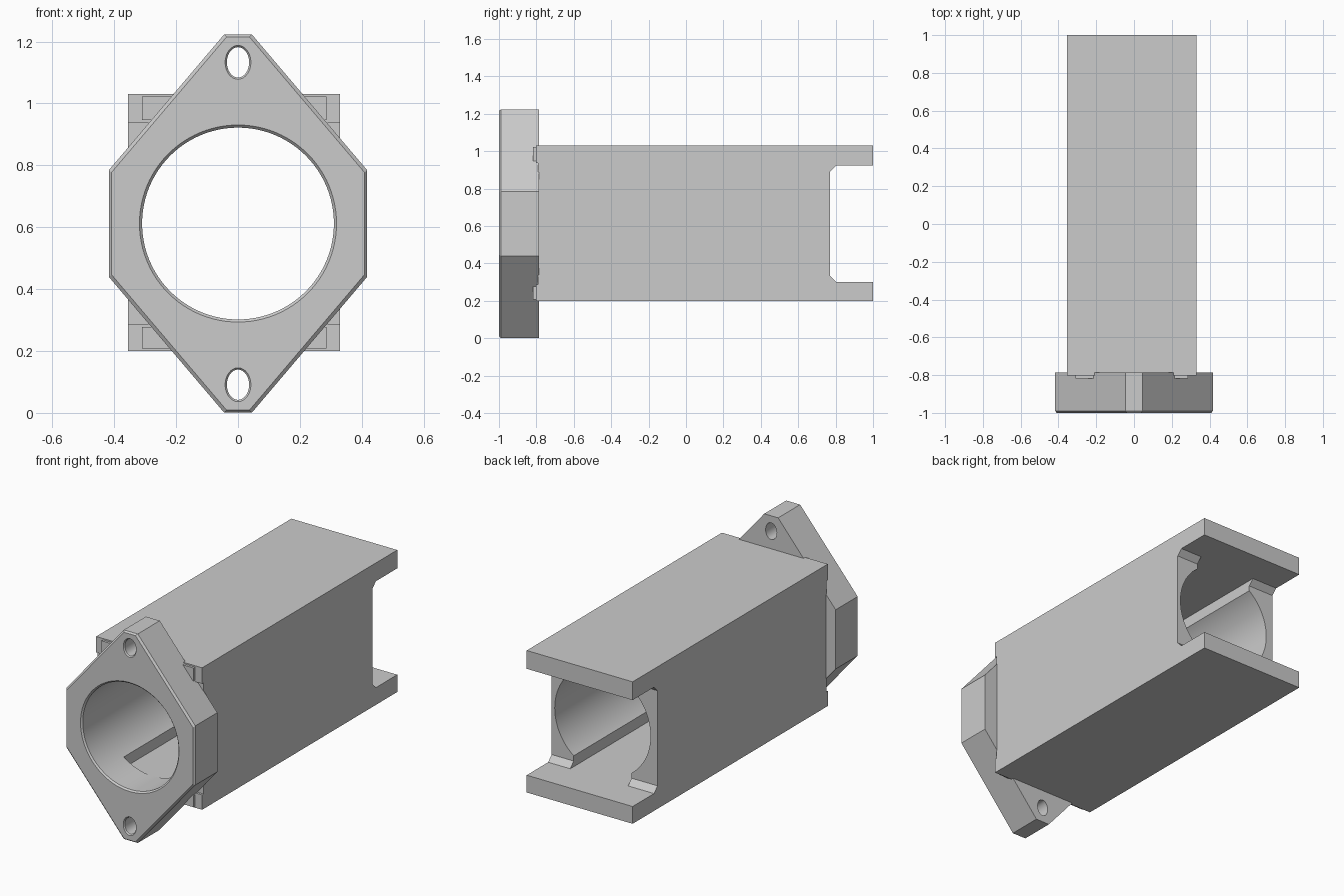
import bpy, bmesh, math

old = bpy.data.objects.get("Cube")
if old:
    bpy.data.objects.remove(old, do_unlink=True)

grey = bpy.data.materials.new("light grey")
grey.use_nodes = True
colour = (0.6, 0.6, 0.6, 1)
grey.diffuse_color = colour
grey.node_tree.nodes["Principled BSDF"].inputs["Base Color"].default_value = colour

MID = 0.612      # height of the bore axis
SHIFT = -0.0125  # sideways offset of the housing


def loft(name, sections):
    """Solid through matching closed rings of 3D points."""
    bm = bmesh.new()
    rings = [[bm.verts.new(p) for p in ring] for ring in sections]
    bm.faces.new(rings[0])
    bm.faces.new(rings[-1])
    n = len(rings[0])
    for a, b in zip(rings, rings[1:]):
        for i in range(n):
            j = (i + 1) % n
            bm.faces.new((a[i], a[j], b[j], b[i]))
    bmesh.ops.recalc_face_normals(bm, faces=bm.faces)
    mesh = bpy.data.meshes.new(name)
    bm.to_mesh(mesh)
    bm.free()
    mesh.materials.append(grey)
    ob = bpy.data.objects.new(name, mesh)
    bpy.context.collection.objects.link(ob)
    return ob


def box(name, x0, x1, y0, y1, z0, z1):
    return loft(name, [[(x0, y, z0), (x1, y, z0), (x1, y, z1), (x0, y, z1)] for y in (y0, y1)])


def hole(name, z, rx, rz, y1, rim, steps):
    """Cutter with a widened rim at the flange face."""
    def ring(y, grow):
        return [((rx + grow) * math.cos(math.tau * i / steps), y,
                 z + (rz + grow) * math.sin(math.tau * i / steps)) for i in range(steps)]
    return loft(name, [ring(-1.01, rim * 2), ring(-1 + rim, 0), ring(y1, 0)])


def combine(target, tool, operation):
    bpy.context.view_layer.objects.active = target
    mod = target.modifiers.new("join", 'BOOLEAN')
    mod.operation = operation
    mod.solver = 'EXACT'
    mod.object = tool
    bpy.ops.object.modifier_apply(modifier=mod.name)
    bpy.data.objects.remove(tool, do_unlink=True)


# Long rectangular housing
housing = box("housing", SHIFT - 0.3425, SHIFT + 0.3425, -0.79, 1, 0.2, 1.03)

# Corner lips and raised pads behind the flange
for side in (-1, 1):
    for up in (-1, 1):
        xs = sorted((SHIFT + side * 0.15, SHIFT + side * 0.3425))
        zs = sorted((MID + up * 0.325, MID + 0.003 + up * 0.415))
        combine(housing, box("corner_lip", *xs, -0.803, -0.77, *zs), 'UNION')
        xs = sorted((SHIFT + side * 0.16, SHIFT + side * 0.298))
        zs = sorted((MID + up * 0.335, MID + 0.003 + up * 0.407))
        combine(housing, box("corner_pad", *xs, -0.817, -0.78, *zs), 'UNION')

# Diamond-shaped mounting flange with a bevelled front edge
half = [(0.045, 0.611), (0.417, 0.173), (0.417, -0.173), (0.045, -0.611)]
outline = half + [(-x, z) for x, z in reversed(half)]


def flange_ring(y, inset):
    return [(x - math.copysign(inset, x), y, MID + z - math.copysign(inset, z))
            for x, z in outline]


flange = loft("flange", [flange_ring(-1, 0.008), flange_ring(-0.99, 0), flange_ring(-0.787, 0)])
combine(housing, flange, 'UNION')

# Side walls stop short at the back, leaving two plates with chamfered corners
profile = [(0.77, -0.278), (0.802, -0.311), (1.1, -0.311),
           (1.1, 0.311), (0.802, 0.311), (0.77, 0.278)]
combine(housing, loft("rear_cutter", [[(x, y, MID + z) for y, z in profile] for x in (-1, 1)]),
        'DIFFERENCE')

# Central bore with flat floor and ceiling slots
combine(housing, hole("bore_cutter", MID, 0.310, 0.310, 1.2, 0.009, 96), 'DIFFERENCE')
combine(housing, box("slot_cutter", -0.187, 0.187, -0.787, 1.2, MID - 0.311, MID + 0.311),
        'DIFFERENCE')

# Screw holes at the flange tips
for up in (-1, 1):
    combine(housing, hole("screw_cutter", MID + up * 0.521, 0.036, 0.049, -0.7, 0.007, 32),
            'DIFFERENCE')

# Smooth bore, crisp edges
housing.name = "flanged_housing"
bpy.ops.object.select_all(action='DESELECT')
housing.select_set(True)
bpy.context.view_layer.objects.active = housing
bpy.ops.object.shade_smooth_by_angle(angle=math.radians(25))
